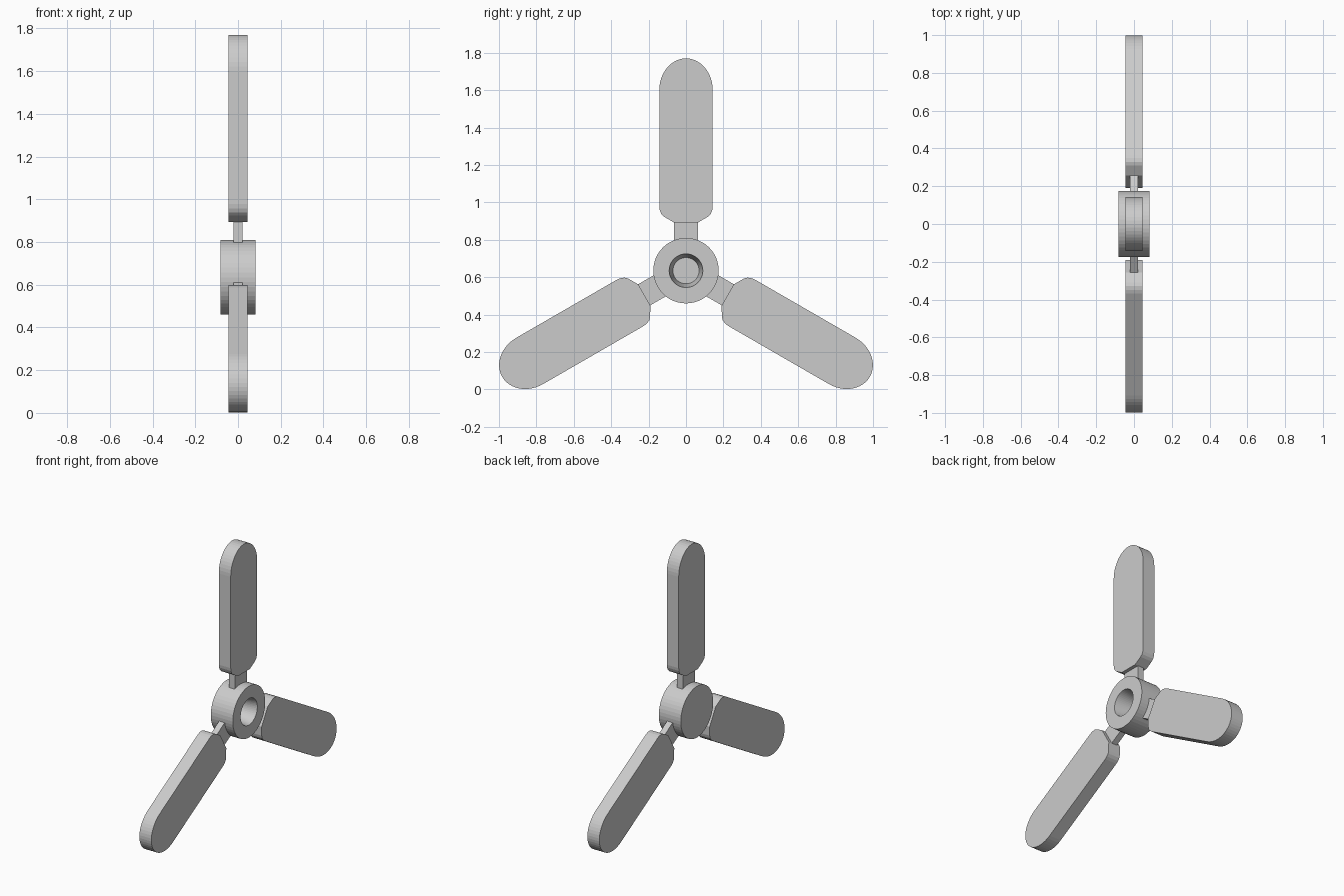
import bpy, bmesh
from math import sin, cos, pi, radians

if "Cube" in bpy.data.objects:
    bpy.data.objects.remove(bpy.data.objects["Cube"])

HUB_Z = 0.635


def finish(name, bm):
    bmesh.ops.recalc_face_normals(bm, faces=bm.faces[:])
    me = bpy.data.meshes.new(name)
    bm.to_mesh(me)
    bm.free()
    ob = bpy.data.objects.new(name, me)
    bpy.context.collection.objects.link(ob)
    ob.location.z = HUB_Z
    return ob


def lathe_x(name, profile, n=48):
    # revolve (x, radius) profile around the x axis, capping both ends
    bm = bmesh.new()
    rings = [[bm.verts.new((x, r * cos(2 * pi * i / n), r * sin(2 * pi * i / n)))
              for i in range(n)] for x, r in profile]
    for a, b in zip(rings, rings[1:]):
        for i in range(n):
            j = (i + 1) % n
            bm.faces.new((a[i], a[j], b[j], b[i]))
    bm.faces.new(rings[0])
    bm.faces.new(rings[-1])
    return finish(name, bm)


def plate(name, outline, half, angle):
    # extrude a (y, z) outline to thickness 2*half, turned about the hub axis
    bm = bmesh.new()
    face = bm.faces.new([bm.verts.new((-half, y, z)) for y, z in outline])
    ext = bmesh.ops.extrude_face_region(bm, geom=[face])
    verts = [v for v in ext["geom"] if isinstance(v, bmesh.types.BMVert)]
    bmesh.ops.translate(bm, verts=verts, vec=(2 * half, 0, 0))
    ob = finish(name, bm)
    ob.rotation_euler.x = radians(angle)
    return ob


# Hub with a tapered blind bore open towards +x
lathe_x("hub", [(-0.083, 0.175), (0.083, 0.175), (0.083, 0.09), (-0.04, 0.07)])

# Blade outline: chamfered root, straight sides, elliptical tip
root = [(0.065, 0.258), (0.118, 0.289), (0.132, 0.303), (0.14, 0.322), (0.143, 0.342)]
tip = [(0.143 * cos(pi * i / 24), 0.965 + 0.17 * sin(pi * i / 24)) for i in range(25)]
blade = root + tip + [(-y, z) for y, z in reversed(root)]
neck = [(-0.065, 0.13), (0.065, 0.13), (0.065, 0.265), (-0.065, 0.265)]

# Three blades with their necks
for k in range(3):
    plate(f"blade_{k + 1}", blade, 0.045, 120 * k)
    plate(f"blade_neck_{k + 1}", neck, 0.021, 120 * k)
